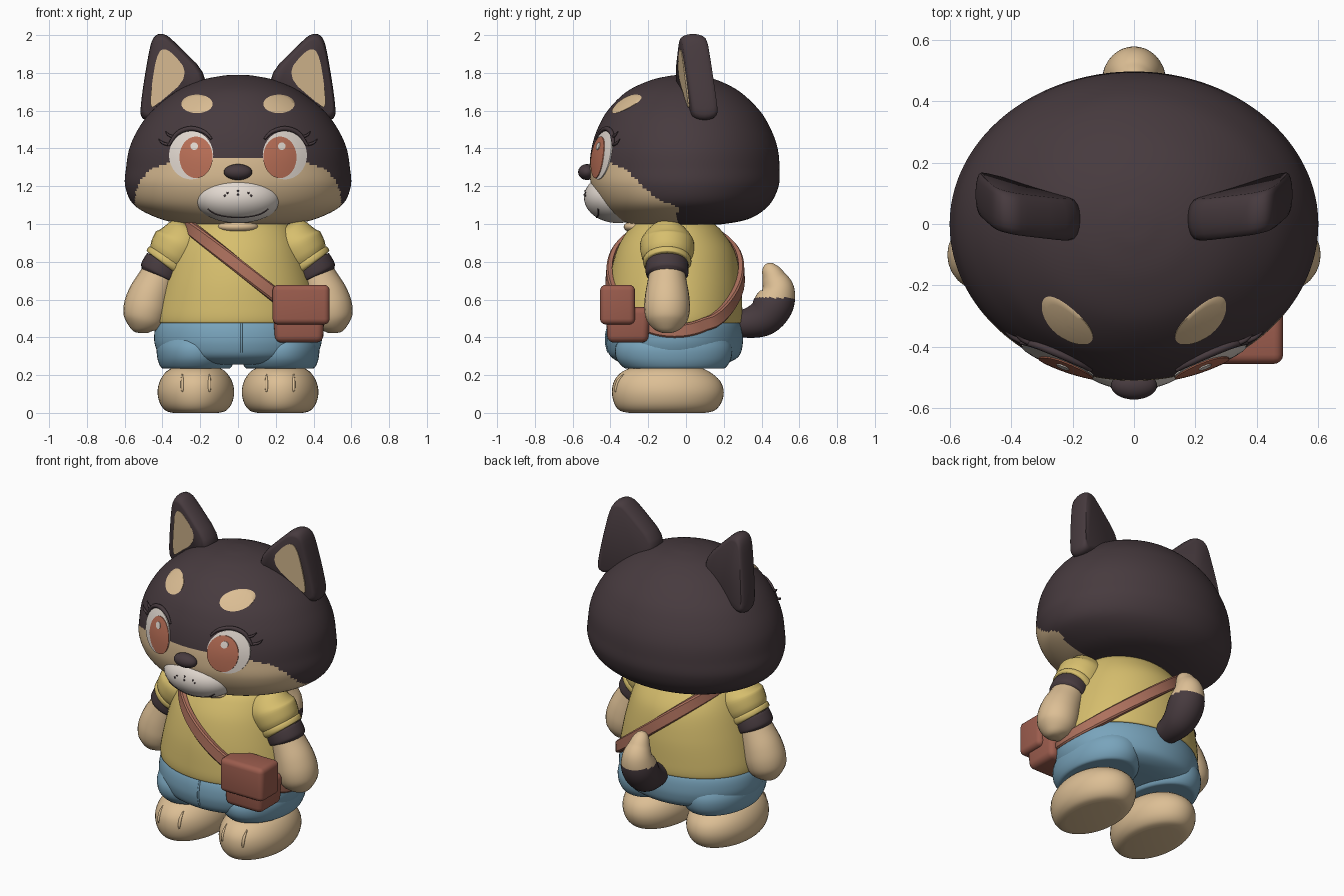
import bpy, bmesh, math
from mathutils import Vector

if "Cube" in bpy.data.objects:
    bpy.data.objects.remove(bpy.data.objects["Cube"])

def material(name, rgb):
    m = bpy.data.materials.new(name)
    m.diffuse_color = (*rgb, 1)
    m.use_nodes = True
    m.node_tree.nodes["Principled BSDF"].inputs["Base Color"].default_value = m.diffuse_color
    return m

DARK = material("dark fur", (.063, .043, .049))
TAN = material("tan fur", (.72, .52, .30))
YELLOW = material("yellow cloth", (.68, .52, .155))
BLUE = material("blue cloth", (.19, .37, .50))
STRAP = material("strap leather", (.42, .165, .11))
BAG = material("bag leather", (.33, .108, .075))
IRIS = material("iris", (.49, .16, .095))
WHITE = material("white", (.76, .69, .63))

def resample(rows, k=8):
    """Catmull-Rom refinement of a list of tuples."""
    out, n = [], len(rows)
    for i in range(n - 1):
        p = [rows[max(i - 1, 0)], rows[i], rows[i + 1], rows[min(i + 2, n - 1)]]
        for j in range(k):
            t = j / k
            out.append(tuple(.5 * (2*b + (c-a)*t + (2*a-5*b+4*c-d)*t*t + (3*b-a-3*c+d)*t**3)
                             for a, b, c, d in zip(*p)))
    return out + [tuple(rows[-1])]

def at(rows, z):
    """Profile row at height z."""
    for a, b in zip(rows, rows[1:]):
        if a[0] <= z <= b[0]:
            t = (z - a[0]) / max(b[0] - a[0], 1e-9)
            return [u + (v - u) * t for u, v in zip(a, b)]
    return rows[0] if z < rows[0][0] else rows[-1]

def front_y(rows, x, z, cx=0, cy=0):
    _, rx, rf, _ = at(rows, z)
    return cy - rf * math.sqrt(max(0, 1 - ((x - cx) / rx) ** 2))

def finish(name, bm, mats, rule=None, angle=50):
    bmesh.ops.recalc_face_normals(bm, faces=bm.faces)
    me = bpy.data.meshes.new(name)
    for m in mats:
        me.materials.append(m)
    for f in bm.faces:
        f.smooth = True
        if rule:
            f.material_index = rule(f.calc_center_median())
    bm.to_mesh(me)
    bm.free()
    me.set_sharp_from_angle(angle=math.radians(angle))
    ob = bpy.data.objects.new(name, me)
    bpy.context.collection.objects.link(ob)
    return ob

def skin(name, rings, *mats, rule=None, closed=False, angle=50):
    """Bridge equal-sized rings of points, capped unless closed."""
    bm = bmesh.new()
    vs = [[bm.verts.new(p) for p in r] for r in rings]
    n = len(vs[0])
    pairs = list(zip(vs, vs[1:])) + ([(vs[-1], vs[0])] if closed else [])
    for a, b in pairs:
        for i in range(n):
            bm.faces.new((a[i], a[(i+1) % n], b[(i+1) % n], b[i]))
    if not closed:
        bm.faces.new(vs[0])
        bm.faces.new(vs[-1])
    return finish(name, bm, mats, rule, angle)

def loft(name, rows, *mats, cx=0, cy=0, seg=48, rule=None):
    """Stack of ellipses (z, x radius, front radius, back radius)."""
    rings = []
    for z, rx, rf, rb in rows:
        ring = []
        for i in range(seg):
            t = 2 * math.pi * i / seg
            s = math.sin(t)
            ring.append((cx + rx * math.cos(t), cy + s * (rb if s > 0 else rf), z))
        rings.append(ring)
    return skin(name, rings, *mats, rule=rule)

def tube(name, pts, *mats, ref=(0, 1, 0), seg=24, k=5, rule=None):
    """Round tube through points (x, y, z, radius)."""
    pts, ref, rings = resample(pts, k), Vector(ref), []
    for i, p in enumerate(pts):
        d = (Vector(pts[min(i+1, len(pts)-1)][:3]) - Vector(pts[max(i-1, 0)][:3])).normalized()
        u = (ref - d * ref.dot(d)).normalized()
        v = d.cross(u)
        rings.append([Vector(p[:3]) + p[3] * (u * math.cos(a) + v * math.sin(a))
                      for a in (2 * math.pi * j / seg for j in range(seg))])
    return skin(name, rings, *mats, rule=rule)

def ball(name, c, r, mat, seg=32):
    bm = bmesh.new()
    bmesh.ops.create_uvsphere(bm, u_segments=seg, v_segments=seg // 2, radius=1)
    for v in bm.verts:
        v.co = Vector(a + b * q for a, b, q in zip(c, r, v.co))
    return finish(name, bm, [mat])

def soft_box(name, lo, hi, bevel, mat, taper=1):
    bm = bmesh.new()
    bmesh.ops.create_cube(bm, size=1)
    for v in bm.verts:
        k = taper if v.co.z < 0 else 1
        v.co = Vector((a + b) / 2 + (b - a) * q * w
                      for a, b, q, w in zip(lo, hi, v.co, (k, k, 1)))
    bmesh.ops.bevel(bm, geom=bm.edges[:], offset=bevel, segments=4, profile=.5, affect='EDGES')
    return finish(name, bm, [mat])

# Head with tan lower face
HEAD = resample([(.995, .10, .12, .08), (1.0, .28, .28, .2), (1.03, .42, .37, .34),
                 (1.1, .55, .45, .44), (1.2, .597, .50, .49), (1.3, .592, .51, .495),
                 (1.4, .575, .50, .485), (1.5, .53, .47, .45), (1.6, .455, .415, .39),
                 (1.7, .33, .315, .285), (1.76, .2, .19, .17), (1.785, .08, .08, .07),
                 (1.79, .01, .01, .01)])
MASK = [(-.6, 1.355), (-.45, 1.345), (-.32, 1.29), (-.24, 1.21), (-.16, 1.135), (-.05, 1.09)]
loft("head", HEAD, DARK, TAN, seg=144,
     rule=lambda c: int(c.y < -.045 and c.z < at(MASK, c.y)[1]))

def decal(name, cx, cz, rx, rz, off, mat):
    """Thin elliptical plate hugging the front of the head."""
    rings = []
    for r, o in [(1, -.01), (1, off), (.8, off), (.6, off), (.4, off), (.2, off), (.02, off)]:
        ring = []
        for i in range(40):
            a = 2 * math.pi * i / 40
            x, z = cx + rx * r * math.cos(a), cz + rz * r * math.sin(a)
            ring.append((x, front_y(HEAD, x, z) - o, z))
        rings.append(ring)
    skin(name, rings, mat)

def on_head(s, pts):
    return [(s * x, front_y(HEAD, x, z) - o, z, r) for x, z, o, r in pts]

def ear_y(x, z):
    return .151 + .193 * x - .096 * z

def rounded(pts, times=2):
    for _ in range(times):
        pts = [(a[0] * (1-t) + b[0] * t, a[1] * (1-t) + b[1] * t)
               for a, b in zip(pts, pts[1:] + pts[:1]) for t in (.25, .75)]
    return pts

EAR = rounded([(.14, 1.77), (.35, 1.98), (.395, 2.01), (.445, 2.0), (.472, 1.92),
               (.522, 1.60), (.505, 1.55), (.45, 1.55), (.25, 1.66)])
INNER = rounded([(.36, 1.925), (.425, 1.925), (.46, 1.72), (.465, 1.61), (.43, 1.63), (.25, 1.785)])

for s, side in ((-1, "right"), (1, "left")):
    # Ears
    rings = []
    for j in range(9):
        a = math.pi * (j / 8 - .5)
        k = 1 - .15 * (1 - math.cos(a))
        rings.append([(s * (.40 + (x - .40) * k), ear_y(x, z) + .068 * math.sin(a),
                       1.78 + (z - 1.78) * k) for x, z in EAR])
    skin(side + "_ear", rings, DARK)
    skin(side + "_inner_ear", [[(s * x, ear_y(x, z) - d, z) for x, z in INNER] for d in (.066, .073)], TAN)
    # Brow spots and eyes
    decal(side + "_brow_spot", s * .217, 1.636, .083, .049, .004, TAN)
    decal(side + "_eye_white", s * .248, 1.364, .117, .128, .006, WHITE)
    decal(side + "_iris", s * .222, 1.353, .088, .11, .010, IRIS)
    decal(side + "_eye_glint", s * .232, 1.412, .02, .02, .014, WHITE)
    tube(side + "_lash_line", on_head(s, [(.14, 1.45, .004, .006), (.18, 1.488, .006, .01),
         (.25, 1.505, .008, .013), (.32, 1.48, .008, .012), (.368, 1.415, .006, .007)]), DARK, seg=8)
    for i, (x, z) in enumerate([(.375, 1.49), (.41, 1.45)]):
        tube(f"{side}_lash_{i}", on_head(s, [(x - .04, z - .03, .004, .008), (x - .01, z - .02, .018, .007),
             (x + .01, z, .03, .002)]), DARK, seg=8)
    # Sleeves, cuffs, arm bands, arms
    Y = -.10
    tube(side + "_sleeve", [(s*.27, Y, 1.0, .03), (s*.28, Y, .98, .09), (s*.30, Y, .91, .14),
         (s*.34, Y, .84, .138), (s*.365, Y, .80, .118)], YELLOW)
    tube(side + "_cuff", [(s*.356, Y, .825, .105), (s*.362, Y, .815, .124), (s*.372, Y, .80, .128),
         (s*.382, Y, .785, .122), (s*.388, Y, .777, .1)], YELLOW)
    tube(side + "_arm_band", [(s*.38, Y, .80, .1), (s*.385, Y, .79, .112), (s*.414, Y, .735, .112),
         (s*.418, Y, .727, .09)], DARK)
    tube(side + "_arm", [(s*.40, Y, .77, .09), (s*.43, Y, .70, .103), (s*.465, Y, .62, .117),
         (s*.486, Y, .55, .121), (s*.494, Y, .49, .108), (s*.5, Y, .445, .072),
         (s*.5, Y, .425, .03), (s*.5, Y, .422, .004)], TAN)
    # Feet with toe ridges
    FOOT = resample([(0, .12, .2, .2), (.012, .16, .25, .25), (.05, .19, .28, .285), (.11, .203, .292, .3),
                     (.17, .19, .28, .28), (.22, .155, .235, .22), (.25, .1, .16, .15)], 4)
    loft(side + "_foot", FOOT, TAN, cx=s * .223, cy=-.10)
    for i, dx in enumerate((-.072, .072)):
        x = s * .223 + dx
        tube(f"{side}_toe_ridge_{i}", [(x, front_y(FOOT, x, z, s * .223, -.1), z, r) for z, r in
             ((.11, .003), (.13, .008), (.17, .008), (.205, .003))], TAN, ref=(1, 0, 0), seg=8)
    # Trouser legs
    loft(side + "_trouser_leg", resample([(.235, .16, .24, .24), (.24, .185, .27, .27),
         (.29, .205, .31, .30), (.36, .205, .31, .30), (.44, .16, .25, .25)], 4), BLUE, cx=s * .222, cy=-.06)

# Muzzle, nose, mouth
ball("muzzle", (0, -.36, 1.14), (.235, .18, .135), WHITE, 48)
ball("nose", (0, -.525, 1.275), (.075, .046, .042), DARK)

def muzzle_y(x, z):
    return -.36 - .18 * math.sqrt(1 - (x / .235) ** 2 - ((z - 1.14) / .135) ** 2)

tube("mouth", [(x, muzzle_y(x, z), z, .004) for x, z in
     ((-.16, 1.08), (-.11, 1.05), (0, 1.035), (.11, 1.05), (.16, 1.08))], DARK, seg=8)
for i, (x, z) in enumerate([(-.07, 1.15), (-.055, 1.165), (0, 1.155), (0, 1.175), (.055, 1.165), (.07, 1.15)]):
    ball(f"muzzle_dot_{i}", (x, muzzle_y(x, z), z), (.006, .004, .006), DARK, 8)

# Shirt, neck and shorts
TORSO = resample([(.475, .425, .345, .345), (.485, .436, .356, .356), (.55, .43, .358, .358), (.7, .395, .345, .35),
                  (.85, .35, .31, .32), (.95, .305, .26, .26), (1.0, .26, .22, .21), (1.03, .2, .18, .16)])
loft("shirt", TORSO, YELLOW, cy=-.06, seg=64)
ball("neck", (0, -.26, .985), (.108, .07, .035), TAN)
SHORTS = resample([(.255, .25, .2, .2), (.265, .34, .28, .28), (.30, .41, .34, .34), (.36, .44, .362, .36),
                   (.42, .443, .362, .36), (.47, .43, .35, .35), (.5, .40, .33, .33)], 5)
loft("shorts", SHORTS, BLUE, cy=-.06, seg=64)
tube("shorts_seam", [(.018, front_y(SHORTS, .018, z, 0, -.06), z, .006) for z in (.32, .37, .42, .475)],
     BLUE, ref=(1, 0, 0), seg=8)

# Shoulder strap: a tilted band around the torso
path = []
for i in range(96):
    t, z = 2 * math.pi * i / 96, .75
    for _ in range(60):
        _, rx, rf, rb = at(TORSO, z)
        x = (rx + .012) * math.cos(t)
        z += .3 * (min(1.0, 1 - .79 * (x + .28)) - z)
    ry = (rb if math.sin(t) > 0 else rf) + .012
    path.append((Vector((x, -.06 + ry * math.sin(t), z)),
                 Vector((math.cos(t) / rx, math.sin(t) / ry, 0)).normalized()))
rings = []
for i, (p, out) in enumerate(path):
    d = (path[(i + 1) % 96][0] - path[i - 1][0]).normalized()
    w = d.cross(out).normalized()
    rings.append([p + w * a + out * b for a, b in
                  ((-.036, -.014), (-.036, .008), (-.028, .016), (.028, .016), (.036, .008), (.036, -.014))])
skin("bag_strap", rings, STRAP, closed=True, angle=35)

# Bag
soft_box("bag_flap", (.183, -.455, .468), (.485, -.27, .678), .03, BAG)
soft_box("bag_body", (.185, -.425, .372), (.46, -.19, .56), .035, BAG, taper=.92)

# Tail with tan tip
tube("tail", [(0, .22, .48, .06), (0, .32, .475, .078), (0, .41, .505, .098), (0, .465, .575, .105),
     (0, .485, .65, .09), (0, .465, .715, .064), (0, .445, .76, .045), (0, .437, .785, .025),
     (0, .435, .793, .004)], DARK, TAN, ref=(1, 0, 0), seg=32, k=8,
     rule=lambda c: int(c.z > .61))
